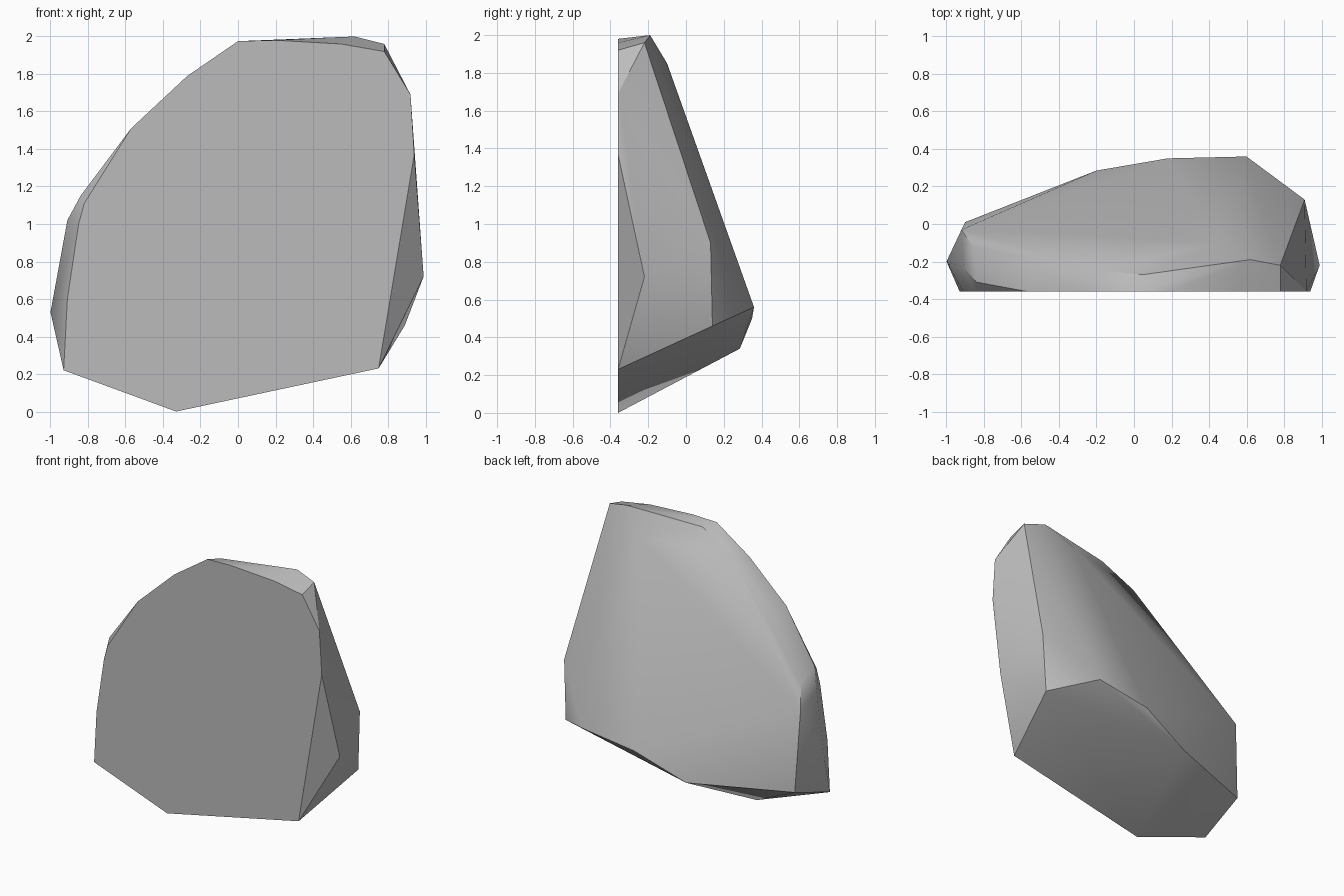
import bpy
import bmesh
import math

# Remove the default cube only
default_cube = bpy.data.objects.get("Cube")
if default_cube:
    bpy.data.objects.remove(default_cube, do_unlink=True)

FRONT = -0.36


def make_material(name, color):
    material = bpy.data.materials.new(name)
    material.use_nodes = True
    material.diffuse_color = color
    shader = next(n for n in material.node_tree.nodes if n.type == "BSDF_PRINCIPLED")
    shader.inputs["Base Color"].default_value = color
    return material


def build_hull(name, points, material, crease_angle):
    """Wrap the corner points in a faceted hull with softened shallow edges."""
    bm = bmesh.new()
    for point in points:
        bm.verts.new(point)
    bmesh.ops.convex_hull(bm, input=list(bm.verts))

    # Drop corners that ended up inside the hull
    loose = [v for v in bm.verts if not v.link_faces]
    bmesh.ops.delete(bm, geom=loose, context="VERTS")

    # Merge the coplanar triangles of the flat cut
    bmesh.ops.dissolve_limit(bm, angle_limit=math.radians(0.5),
                             verts=list(bm.verts), edges=list(bm.edges))
    bmesh.ops.recalc_face_normals(bm, faces=list(bm.faces))

    mesh = bpy.data.meshes.new(name)
    bm.to_mesh(mesh)
    bm.free()
    mesh.materials.append(material)
    obj = bpy.data.objects.new(name, mesh)
    bpy.context.collection.objects.link(obj)

    bpy.ops.object.select_all(action="DESELECT")
    obj.select_set(True)
    bpy.context.view_layer.objects.active = obj
    bpy.ops.object.shade_smooth_by_angle(angle=math.radians(crease_angle))
    return obj


# Outline of the flat front cut (x, z)
front_outline = [
    (-.33, 0), (.75, .23), (.94, 1.37), (.92, 1.69), (.78, 1.92),
    (.55, 1.96), (.2, 1.98), (0, 1.975), (-.27, 1.79), (-.57, 1.51),
    (-.82, 1.11), (-.85, 1), (-.91, .6), (-.93, .22),
]

# Crest running along the top (x, y, z)
crest = [
    (.78, -.22, 1.96), (.62, -.19, 2), (.05, -.27, 1.96),
    (-.2, -.245, 1.82), (-.55, -.24, 1.5), (.45, -.1, 1.85),
]

# Bulge on the back and the corners of the sloping underside
back = [
    (.6, .36, .56), (.18, .35, .5), (-.2, .285, .34),
    (.91, .13, .9), (.89, .14, .46),
]

# Corners on the two ends
ends = [
    (.99, -.22, .72), (-1, -.2, .53), (-.9, .01, .35),
    (-.92, -.03, .95), (-.91, -.23, 1.02), (-.84, -.31, 1.15),
    (-.86, -.12, 1.1),
]

stone_grey = make_material("stone_grey", (.5, .5, .5, 1))
front_corners = [(x, FRONT, z) for x, z in front_outline]
build_hull("rock", front_corners + crest + back + ends, stone_grey, 30)
